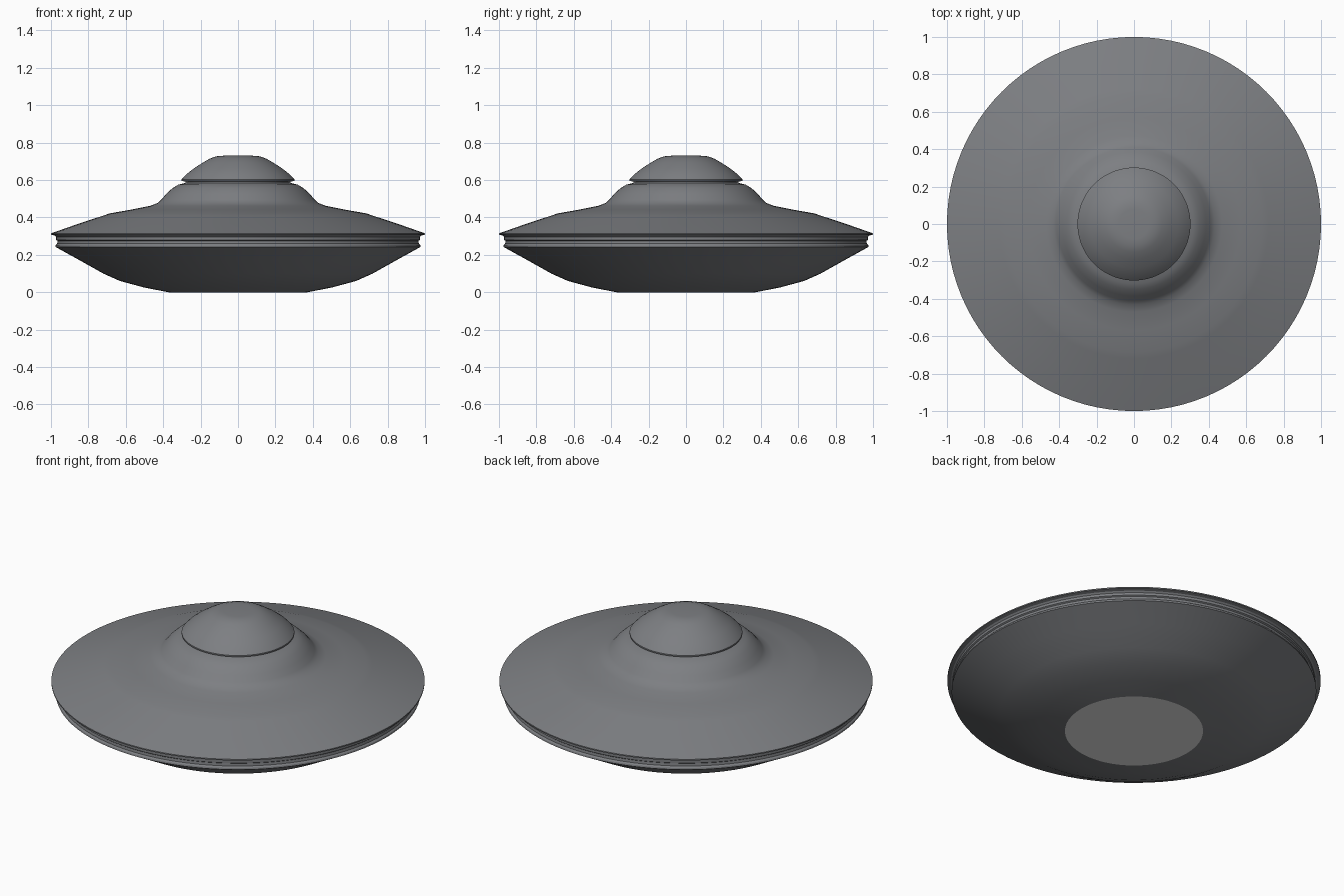
import bpy, bmesh, math

if "Cube" in bpy.data.objects:
    bpy.data.objects.remove(bpy.data.objects["Cube"])

SEGMENTS = 96


def material(name, rgb):
    m = bpy.data.materials.new(name)
    m.diffuse_color = (*rgb, 1)
    m.use_nodes = True
    m.node_tree.nodes["Principled BSDF"].inputs["Base Color"].default_value = m.diffuse_color
    return m


def lathe(name, profile, mat, sharp=35):
    """Spin a (radius, height) profile, listed bottom to top, about z."""
    bm = bmesh.new()
    rings = []
    for r, z in profile:
        if r == 0:
            rings.append([bm.verts.new((0, 0, z))] * SEGMENTS)
        else:
            rings.append([bm.verts.new((r * math.cos(2 * math.pi * i / SEGMENTS),
                                        r * math.sin(2 * math.pi * i / SEGMENTS), z))
                          for i in range(SEGMENTS)])
    for low, high in zip(rings, rings[1:]):
        for i in range(SEGMENTS):
            j = (i + 1) % SEGMENTS
            corners = list(dict.fromkeys((low[i], low[j], high[j], high[i])))
            bm.faces.new(corners)
    mesh = bpy.data.meshes.new(name)
    bm.to_mesh(mesh)
    bm.free()
    mesh.materials.append(mat)
    ob = bpy.data.objects.new(name, mesh)
    bpy.context.collection.objects.link(ob)
    bpy.ops.object.select_all(action='DESELECT')
    ob.select_set(True)
    bpy.context.view_layer.objects.active = ob
    bpy.ops.object.shade_smooth_by_angle(angle=math.radians(sharp))
    return ob


hull = material("hull grey", (0.205, 0.212, 0.225))
light = material("pale underside", (0.8, 0.8, 0.8))

# Flat pale plate under the saucer
lathe("bottom_plate", [(0, 0), (0.37, 0)], light)

# Lower bowl
lathe("lower_hull", [(0.37, 0), (0.50, 0.025), (0.63, 0.06), (0.72, 0.10),
                     (0.85, 0.173), (0.977, 0.243), (0.975, 0.252)], hull)

# Grooved band around the rim
lathe("rim_band", [(0.975, 0.252), (0.967, 0.26), (0.965, 0.275), (0.972, 0.28),
                   (0.972, 0.295), (0.98, 0.303), (1.0, 0.308), (1.0, 0.315)], hull, 25)

# Upper saucer with its faint step and rounded shoulder
lathe("upper_hull", [(1.0, 0.315), (0.86, 0.364), (0.72, 0.41), (0.685, 0.422),
                     (0.57, 0.442), (0.47, 0.462), (0.43, 0.477), (0.41, 0.495),
                     (0.385, 0.525), (0.35, 0.557), (0.32, 0.575), (0.28, 0.585),
                     (0.28, 0.592)], hull)

# Cabin dome with overhanging lip
lathe("cabin_dome", [(0.28, 0.592), (0.302, 0.595), (0.302, 0.603), (0.275, 0.632),
                     (0.235, 0.663), (0.19, 0.692), (0.15, 0.715), (0.115, 0.727),
                     (0.08, 0.73), (0, 0.73)], hull)

# The bottom plate is spun outward, so turn it to face down
for p in bpy.data.objects["bottom_plate"].data.polygons:
    if p.normal.z > 0:
        p.flip()
